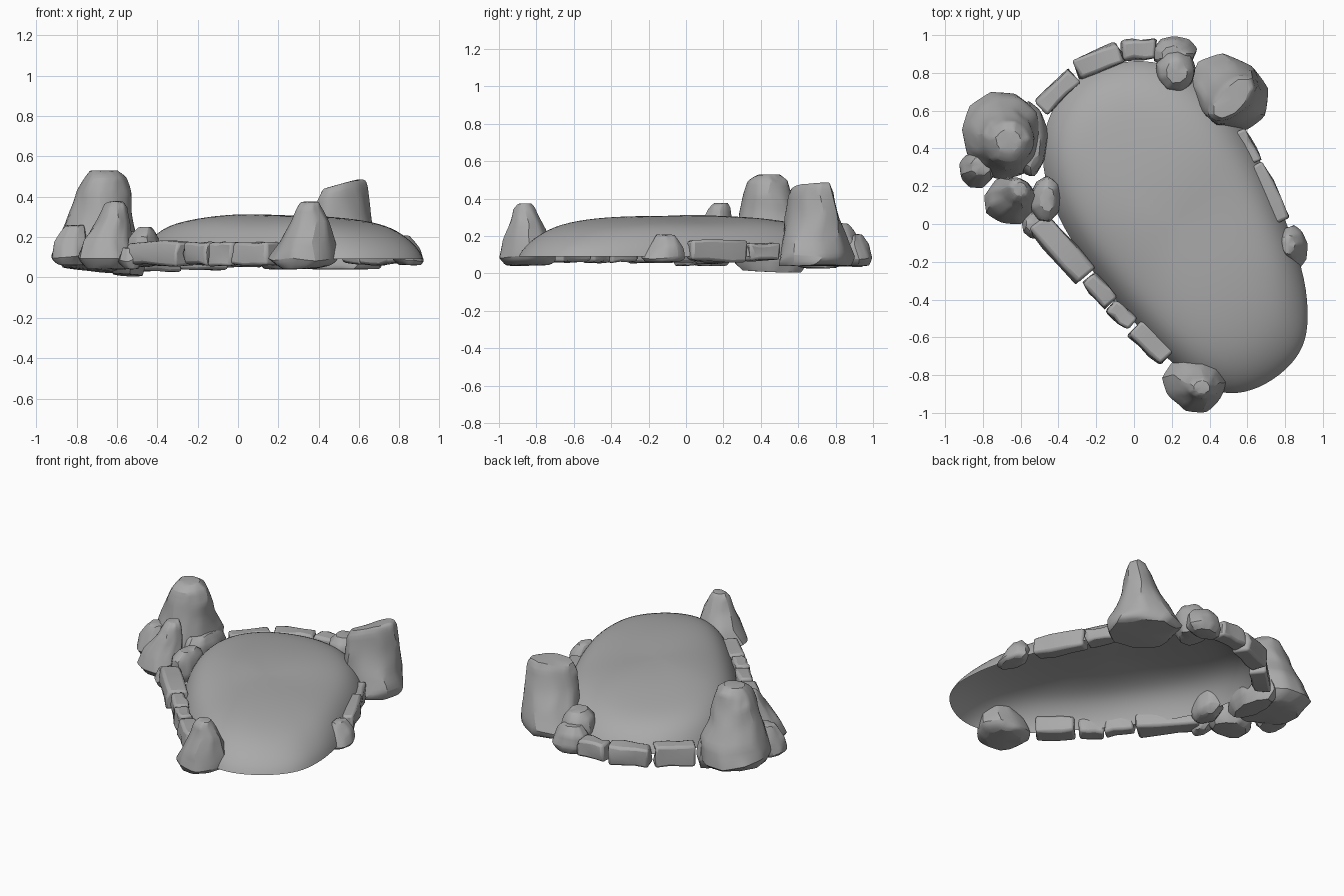
import bpy, bmesh, random
from math import sin, cos, pi
from mathutils import Vector

if "Cube" in bpy.data.objects:
    bpy.data.objects.remove(bpy.data.objects["Cube"])

rnd = random.Random(7)
grey = bpy.data.materials.new("dark_stone")
grey.diffuse_color = (0.4, 0.4, 0.4, 1)
grey.use_nodes = True
grey.node_tree.nodes["Principled BSDF"].inputs["Base Color"].default_value = grey.diffuse_color


def finish(name, bm, angle=0.7):
    bmesh.ops.recalc_face_normals(bm, faces=bm.faces[:])
    me = bpy.data.meshes.new(name)
    bm.to_mesh(me)
    bm.free()
    me.materials.append(grey)
    ob = bpy.data.objects.new(name, me)
    bpy.context.collection.objects.link(ob)
    bpy.context.view_layer.objects.active = ob
    ob.select_set(True)
    bpy.ops.object.shade_smooth_by_angle(angle=angle)
    ob.select_set(False)
    return ob


def loft(name, rings, cap=True, crease=0.0):
    """Skin a list of equal-length point rings, then soften."""
    bm = bmesh.new()
    vr = [[bm.verts.new(p) for p in r] for r in rings]
    n = len(vr[0])
    for a, b in zip(vr, vr[1:]):
        for i in range(n):
            bm.faces.new((a[i], a[(i + 1) % n], b[(i + 1) % n], b[i]))
    for r in ((vr[0], vr[-1]) if cap else (vr[-1],)):
        bm.faces.new(r)
    if crease:
        lay = bm.edges.layers.float.new("crease_edge")
        for e in bm.edges:
            e[lay] = crease * rnd.random()
    ob = finish(name, bm, 0.7 if cap else 1.2)
    m = ob.modifiers.new("soften", 'SUBSURF')
    m.levels = m.render_levels = 2
    return ob


def rock(name, levels, n=9, jit=0.08, tilt=(0, 0), rot=0.0):
    """levels: (z, x0, x1, y0, y1) extents of each section before turning by rot;
    tilt slopes the underside."""
    rings = []
    for k, (z, x0, x1, y0, y1) in enumerate(levels):
        cx, cy, rx, ry = (x0 + x1) / 2, (y0 + y1) / 2, (x1 - x0) / 2, (y1 - y0) / 2
        ring = []
        for i in range(n):
            a = 2 * pi * (i + 0.25 * (k % 2)) / n
            s = 1.05 + rnd.uniform(-jit, jit)
            u, v = rx * s * cos(a), ry * s * sin(a)
            dx, dy = u * cos(rot) - v * sin(rot), u * sin(rot) + v * cos(rot)
            dz = rnd.uniform(-0.014, 0.014) if 0 < k < len(levels) - 1 else 0
            if k < 2:
                dz += tilt[0] * dx + tilt[1] * dy
            ring.append((cx + dx, cy + dy, z + dz))
        rings.append(ring)
    return loft(name, rings, crease=1.0)


def block(name, p, q, width, z0=0.06, z1=0.175):
    """Rough wall stone running from p to q."""
    p, q = Vector(p), Vector(q)
    d = q - p
    side = Vector((-d.y, d.x)).normalized() * width / 2
    bm = bmesh.new()
    secs = []
    for k in range(4):
        c = p + d * (0.02 + 0.96 * k / 3)
        sec = []
        for s, z in ((-1, z0), (1, z0), (1.05, (z0 + z1) / 2), (0.9, z1), (-0.9, z1), (-1.05, (z0 + z1) / 2)):
            j = [rnd.uniform(-0.009, 0.009) for _ in range(3)]
            sec.append(bm.verts.new((c.x + side.x * s + j[0], c.y + side.y * s + j[1], z + j[2])))
        secs.append(sec)
    for a, b in zip(secs, secs[1:]):
        for i in range(6):
            bm.faces.new((a[i], a[(i + 1) % 6], b[(i + 1) % 6], b[i]))
    bm.faces.new(secs[0])
    bm.faces.new(secs[-1])
    ob = finish(name, bm)
    m = ob.modifiers.new("worn_edges", 'BEVEL')
    m.width, m.segments, m.angle_limit = 0.015, 2, 0.6


# Hollow earth mound: rings shrinking towards the middle
outline = [(.925, -.5), (.91, -.3), (.83, -.05), (.73, .2), (.63, .42), (.5, .63), (.3, .8), (.1, .87),
           (-.1, .86), (-.3, .78), (-.43, .63), (-.49, .45), (-.48, .25), (-.41, .04), (-.25, -.22),
           (0, -.52), (.18, -.72), (.34, -.855), (.5, -.91), (.66, -.875), (.81, -.775), (.905, -.65)]
profile = [(1, .09), (.975, .13), (.91, .19), (.79, .25), (.6, .284), (.35, .305), (.1, .311)]
mid = Vector((.2, 0))
rings = []
for r, z in profile:
    ring = []
    for x, y in outline:
        p = mid + (Vector((x, y)) - mid) * r
        bump = 0.009 * sin(7 * p.x + 2) * cos(6 * p.y) if r < 0.95 else 0
        if r < 0.95:  # fuller on the left side
            bump += 0.03 * max(0, -p.x)
        ring.append((p.x, p.y, z + bump))
    rings.append(ring)
loft("earth_mound", rings, cap=False)

# Low wall stones around the edge
for i, args in enumerate([
        ((-.51, .02), (-.25, -.28), .13), ((-.24, -.28), (-.12, -.42), .09),
        ((-.13, -.43), (-.01, -.53), .085), ((0, -.54), (.18, -.71), .12),
        ((.55, .49), (.64, .32), .09, .07, .16), ((.64, .32), (.79, .01), .09, .065, .18),
        ((-.07, .92), (.12, .93), .1, .05, .16), ((-.31, .81), (-.07, .91), .11, .04, .165),
        ((-.5, .61), (-.31, .79), .1, .03, .165)]):
    block(f"wall_stone_{i + 1}", *args)

# Front corner boulder
rock("front_boulder", [(.04, .2, .44, -.96, -.73), (.09, .16, .49, -1, -.69), (.17, .21, .48, -.98, -.71),
                       (.27, .26, .45, -.94, -.77), (.35, .29, .42, -.92, -.81), (.375, .32, .40, -.9, -.83)])

# Tall right boulder: wide base narrowing to a diagonal slanted ridge
ob = rock("right_boulder", [(.04, .33, .68, .48, .90), (.09, .32, .69, .47, .91), (.19, .33, .68, .51, .86),
                            (.31, .345, .68, .56, .79), (.43, .365, .67, .58, .75), (.475, .39, .66, .6, .73)],
          rot=pi / 4, jit=.05)
for v in ob.data.vertices:
    if v.co.z > .4:
        v.co.z += (v.co.x - .55) * .28

# Tall left boulder with rounded head and skirt
rock("left_boulder", [(.03, -.86, -.5, .27, .62), (.09, -.91, -.48, .23, .69), (.2, -.88, -.5, .25, .68),
                      (.32, -.83, -.53, .29, .61), (.42, -.8, -.53, .31, .57), (.49, -.77, -.56, .33, .54),
                      (.53, -.73, -.60, .38, .50)], n=11, tilt=(-.1, -.04), jit=.06)
rock("left_boulder_skirt", [(.01, -.62, -.48, .3, .62), (.08, -.66, -.46, .24, .66), (.17, -.65, -.47, .26, .62),
                            (.23, -.64, -.5, .3, .56)], tilt=(-.06, -.04))
rock("left_small_rock", [(.06, -.9, -.77, .22, .36), (.1, -.93, -.74, .19, .39), (.17, -.91, -.74, .21, .38),
                         (.26, -.86, -.76, .26, .36)])

# Pair of rocks in front of the left boulder
rock("left_front_rock", [(.04, -.75, -.54, .04, .22), (.09, -.79, -.51, 0, .25), (.18, -.76, -.53, .03, .25),
                         (.28, -.70, -.54, .09, .25), (.35, -.67, -.55, .12, .24), (.378, -.64, -.57, .15, .22)])
rock("left_inner_rock", [(.05, -.51, -.41, .05, .2), (.1, -.55, -.38, .01, .25), (.2, -.54, -.39, .02, .24),
                         (.25, -.5, -.42, .07, .19)])
rock("left_foot_rock", [(.04, -.56, -.49, -.06, .04), (.09, -.59, -.47, -.08, .08), (.15, -.57, -.48, -.05, .06)])

# Rocks at the back and on the right edge
rock("back_rock_inner", [(.06, .14, .3, .72, .9), (.14, .11, .33, .69, .93), (.22, .13, .32, .71, .91),
                         (.27, .17, .28, .75, .87)])
rock("back_rock_outer", [(.04, .13, .29, .86, .98), (.08, .1, .33, .82, 1), (.15, .11, .31, .82, .98),
                         (.21, .15, .27, .86, .94)])
rock("right_edge_rock", [(.06, .8, .9, -.21, -.03), (.09, .77, .92, -.24, -.01), (.14, .77, .9, -.2, -.01),
                         (.21, .78, .85, -.16, -.06)])
